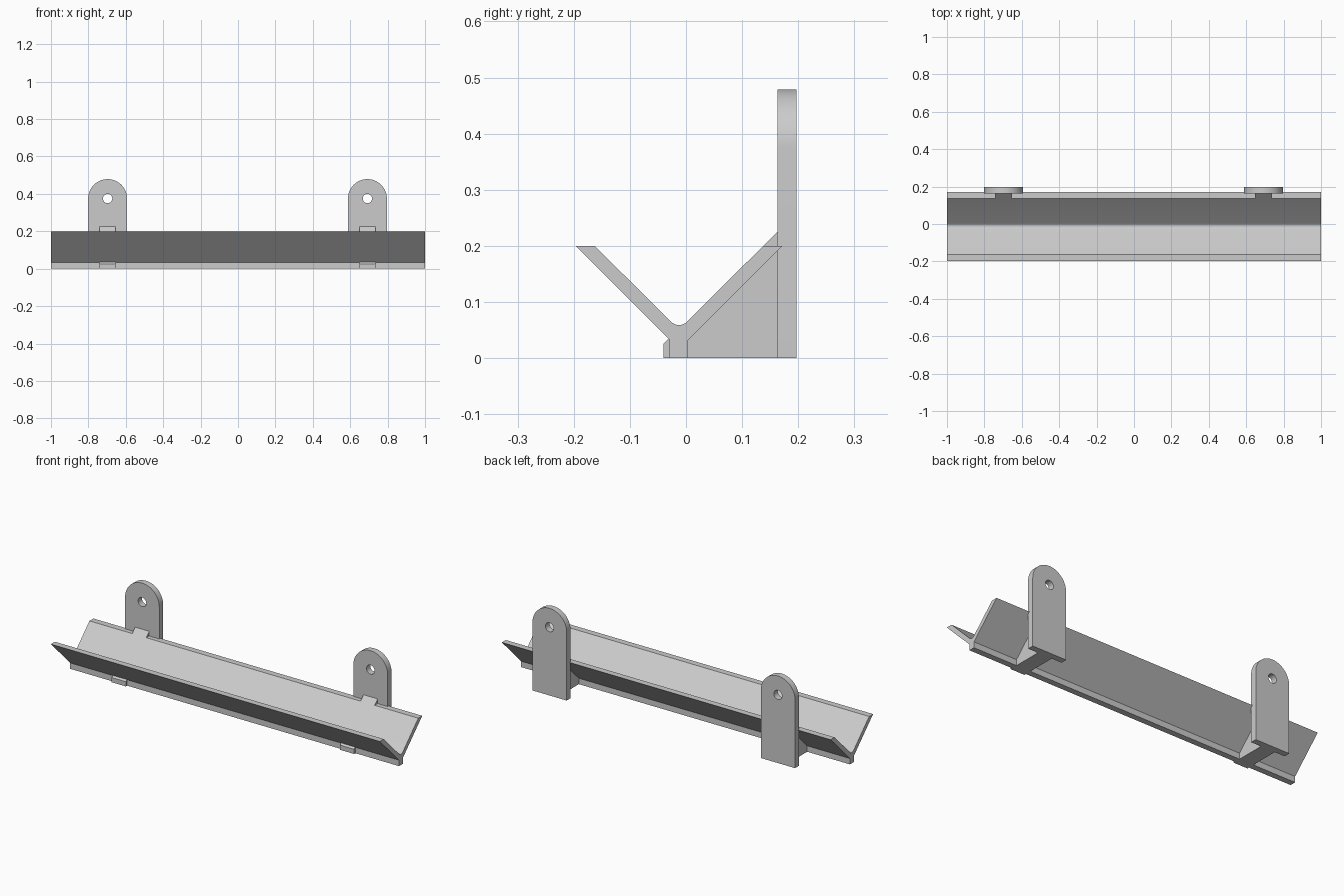
import bpy, bmesh, math

if "Cube" in bpy.data.objects:
    bpy.data.objects.remove(bpy.data.objects["Cube"])

grey = bpy.data.materials.new("light_grey")
grey.diffuse_color = (0.6, 0.6, 0.6, 1)
grey.use_nodes = True
grey.node_tree.nodes["Principled BSDF"].inputs["Base Color"].default_value = grey.diffuse_color


def arc(cx, cy, r, a0, a1, n):
    return [(cx + r * math.cos(math.radians(a0 + (a1 - a0) * i / n)),
             cy + r * math.sin(math.radians(a0 + (a1 - a0) * i / n))) for i in range(n + 1)]


def extrude(name, loops, place, depth):
    """Fill closed 2D loops (inner loops become holes) and extrude along depth."""
    bm = bmesh.new()
    for loop in loops:
        vs = [bm.verts.new(place(a, b)) for a, b in loop]
        for i, v in enumerate(vs):
            bm.edges.new((v, vs[(i + 1) % len(vs)]))
    if len(loops) == 1:
        bm.faces.new(vs)
    else:
        bmesh.ops.triangle_fill(bm, edges=bm.edges[:], use_beauty=True)
    ext = bmesh.ops.extrude_face_region(bm, geom=bm.faces[:], use_keep_orig=True)
    bmesh.ops.translate(bm, vec=depth,
                        verts=[g for g in ext["geom"] if isinstance(g, bmesh.types.BMVert)])
    bmesh.ops.recalc_face_normals(bm, faces=bm.faces[:])
    mesh = bpy.data.meshes.new(name)
    bm.to_mesh(mesh)
    bm.free()
    mesh.materials.append(grey)
    ob = bpy.data.objects.new(name, mesh)
    bpy.context.collection.objects.link(ob)
    bpy.ops.object.select_all(action='DESELECT')
    ob.select_set(True)
    bpy.context.view_layer.objects.active = ob
    bpy.ops.object.shade_smooth_by_angle(angle=math.radians(30))
    return ob


# V-shaped trough with a rounded valley and a square foot
C = -0.0125
valley = arc(C, 0.080, 0.021, 225, 315, 8)
trough = [(-0.197, 0.2), (C - 0.0165, 0.0325), (C - 0.0165, 0), (C + 0.0165, 0),
          (C + 0.0165, 0.0325), (0.172, 0.2), (0.1375, 0.2)] + valley[::-1] + [(-0.1625, 0.2)]
extrude("trough", [trough], lambda y, z: (-1, y, z), (2, 0, 0))

# Ribs and hanging plates on both sides
rib = [(-0.04, 0), (0.163, 0), (0.163, 0.2255), (0.1375, 0.2), (0.146, 0.195),
       (0.0, 0.05), (-0.022, 0.044), (-0.04, 0.026)]
for side, sx in (("left", -0.697), ("right", 0.692)):
    extrude(side + "_rib", [rib], lambda y, z: (sx - 0.043, y, z), (0.086, 0, 0))
    outline = [(-0.104, 0), (0.104, 0)] + arc(0, 0.375, 0.104, 0, 180, 32)
    hole = arc(0, 0.375, 0.025, 0, 360, 24)[:-1]
    extrude(side + "_hanging_plate", [outline, hole],
            lambda x, z: (sx + x, 0.163, z), (0, 0.034, 0))
